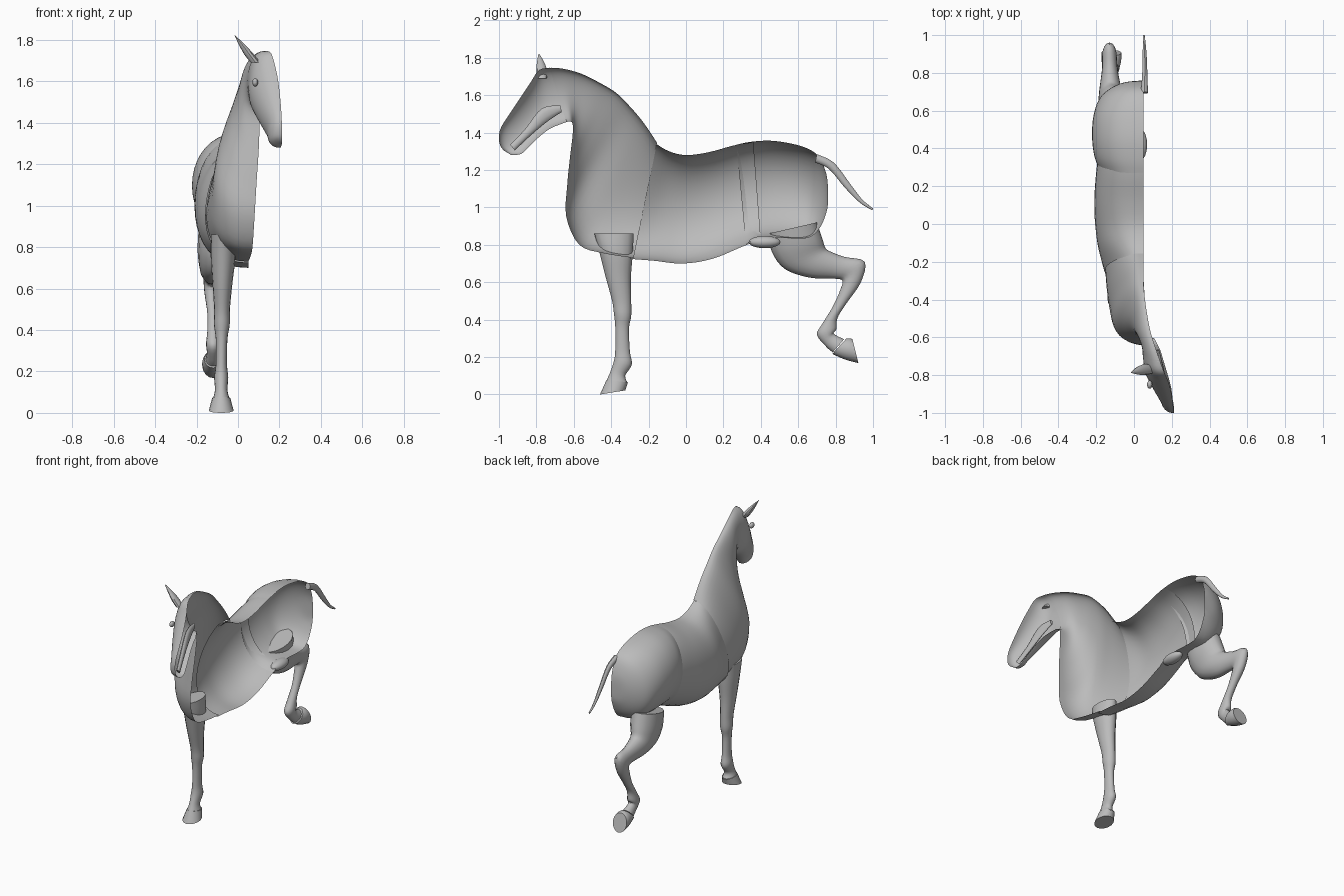
import bpy, bmesh, math
from mathutils import Vector

coat = bpy.data.materials.new("grey_coat")
coat.diffuse_color = (0.5, 0.5, 0.5, 1)


def spline(rows, steps):
    """Catmull-Rom through rows of numbers."""
    out = []
    n = len(rows)
    for i in range(n - 1):
        a, b, c, d = (rows[max(i - 1, 0)], rows[i], rows[i + 1], rows[min(i + 2, n - 1)])
        for s in range(steps):
            t = s / steps
            out.append([0.5 * (2 * q + (r - p) * t + (2 * p - 5 * q + 4 * r - u) * t * t
                               + (3 * q - p - 3 * r + u) * t ** 3)
                        for p, q, r, u in zip(a, b, c, d)])
    out.append(list(rows[-1]))
    return out


def skin(name, rings, closed=False, caps=False, angle=40):
    """Skin a sequence of equal point rings into a smooth surface."""
    bm = bmesh.new()
    vs = [[bm.verts.new(p) for p in r] for r in rings]
    m = len(rings[0])
    for a, b in zip(vs, vs[1:]):
        for j in range(m if closed else m - 1):
            k = (j + 1) % m
            bm.faces.new((a[j], a[k], b[k], b[j]))
    if caps:
        bm.faces.new(vs[0])
        bm.faces.new(vs[-1])
    bmesh.ops.recalc_face_normals(bm, faces=bm.faces)
    if not closed and sum(f.normal.x * f.calc_area() for f in bm.faces) > 0:
        bmesh.ops.reverse_faces(bm, faces=bm.faces)
    me = bpy.data.meshes.new(name)
    bm.to_mesh(me)
    bm.free()
    ob = bpy.data.objects.new(name, me)
    bpy.context.collection.objects.link(ob)
    me.materials.append(coat)
    bpy.ops.object.select_all(action='DESELECT')
    bpy.context.view_layer.objects.active = ob
    ob.select_set(True)
    bpy.ops.object.shade_smooth_by_angle(angle=math.radians(angle))
    return ob


def half_shell(name, rows, power=0.85, steps=4, m=20):
    """Open half body. Row: upper x,y,z, lower x,y,z, width, lower fullness."""
    rings = []
    for r in spline(rows, steps):
        up, lo, w, k = Vector(r[:3]), Vector(r[3:6]), max(r[6], 0), r[7]
        ring = []
        for j in range(m + 1):
            t = math.pi * j / m
            p = (up + lo) / 2 + (up - lo) / 2 * math.cos(t)
            p.x -= w * abs(math.sin(t)) ** power * (1 - k * math.cos(t))
            ring.append(p)
        rings.append(ring)
    return skin(name, rings)


def limb(name, rows, steps=4, m=16, angle=40):
    """Closed limb. Row: front y,z, back y,z, centre x, half width."""
    rings = []
    for r in spline(rows, steps):
        f, b = Vector((r[4], r[0], r[1])), Vector((r[4], r[2], r[3]))
        ring = []
        for j in range(m):
            t = 2 * math.pi * j / m
            p = (f + b) / 2 + (f - b) / 2 * math.cos(t)
            p.x += r[5] * math.sin(t)
            ring.append(p)
        rings.append(ring)
    return skin(name, rings, True, True, angle)


C = 0.05  # cut plane of the body

# Barrel and haunch
half_shell("barrel", [
    (C, -0.16, 1.34, C, -0.30, 0.725, 0.20, 0.25),
    (C, -0.09, 1.30, C, -0.17, 0.715, 0.235, 0.12),
    (C, 0.0, 1.28, C, -0.02, 0.70, 0.255, 0.05),
    (C, 0.12, 1.295, C, 0.14, 0.725, 0.26, 0),
    (C, 0.25, 1.33, C, 0.30, 0.79, 0.25, 0),
    (C, 0.36, 1.35, C, 0.40, 0.83, 0.235, 0)])
half_shell("haunch", [
    (C, 0.27, 1.335, C, 0.32, 0.80, 0.235, 0),
    (C, 0.34, 1.35, C, 0.38, 0.835, 0.26, 0),
    (C, 0.45, 1.357, C, 0.47, 0.84, 0.272, 0),
    (C, 0.57, 1.34, C, 0.57, 0.835, 0.265, 0),
    (C, 0.66, 1.31, C, 0.66, 0.84, 0.235, 0.05),
    (C, 0.715, 1.265, C, 0.715, 0.89, 0.18, 0.05),
    (C, 0.75, 1.18, C, 0.75, 0.97, 0.10, 0),
    (C, 0.76, 1.10, C, 0.76, 1.03, 0.0, 0)], 0.8)

# Shoulder, chest and neck
half_shell("neck_and_chest", [
    (C, -0.155, 1.345, C, -0.28, 0.73, 0.195, 0.28),
    (C, -0.19, 1.40, 0.06, -0.44, 0.755, 0.19, 0.32),
    (C, -0.24, 1.47, 0.07, -0.57, 0.80, 0.18, 0.35),
    (C, -0.30, 1.54, 0.08, -0.64, 0.95, 0.165, 0.38),
    (0.055, -0.37, 1.61, 0.09, -0.635, 1.12, 0.125, 0.38),
    (0.065, -0.45, 1.66, 0.10, -0.62, 1.27, 0.095, 0.25),
    (0.085, -0.56, 1.715, 0.105, -0.605, 1.40, 0.08, 0.1),
    (0.115, -0.66, 1.742, 0.11, -0.61, 1.455, 0.075, 0),
    (0.14, -0.73, 1.747, 0.125, -0.64, 1.46, 0.085, 0)], 0.9)

# Head
half_shell("head", [
    (0.135, -0.72, 1.747, 0.12, -0.63, 1.46, 0.083, 0),
    (0.16, -0.785, 1.735, 0.14, -0.67, 1.445, 0.10, 0),
    (0.18, -0.83, 1.67, 0.155, -0.72, 1.425, 0.112, 0),
    (0.195, -0.88, 1.595, 0.17, -0.77, 1.39, 0.105, 0),
    (0.205, -0.94, 1.505, 0.185, -0.82, 1.345, 0.085, 0),
    (0.21, -0.985, 1.435, 0.195, -0.86, 1.305, 0.065, 0),
    (0.212, -1.0, 1.385, 0.20, -0.885, 1.285, 0.06, 0),
    (0.213, -0.995, 1.335, 0.205, -0.93, 1.28, 0.045, 0),
    (0.213, -0.975, 1.305, 0.21, -0.95, 1.29, 0.0, 0)], 0.8)

# Mouth lining inside the open cheek
limb("mouth_lining", [
    (-0.94, 1.335, -0.915, 1.305, 0.185, 0.012),
    (-0.86, 1.42, -0.83, 1.385, 0.16, 0.015),
    (-0.77, 1.53, -0.74, 1.46, 0.14, 0.015),
    (-0.67, 1.545, -0.665, 1.51, 0.125, 0.01)], m=10)

# Ear
limb("ear", [
    (-0.795, 1.69, -0.745, 1.69, 0.085, 0.025),
    (-0.80, 1.73, -0.742, 1.725, 0.055, 0.024),
    (-0.797, 1.775, -0.755, 1.77, 0.022, 0.016),
    (-0.789, 1.82, -0.783, 1.82, -0.014, 0.002)], m=10)

# Eye and sheath
for name, loc, size in (("eye", (0.083, -0.85, 1.595), (0.014, 0.022, 0.02)),
                        ("sheath", (0.03, 0.42, 0.815), (0.04, 0.085, 0.033))):
    bpy.ops.mesh.primitive_uv_sphere_add(segments=16, ring_count=10, location=loc)
    ob = bpy.context.object
    ob.name = name
    ob.scale = size
    ob.data.materials.append(coat)
    bpy.ops.object.shade_smooth()

# Front leg and hoof
limb("front_leg", [
    (-0.49, 0.86, -0.28, 0.86, -0.075, 0.055),
    (-0.465, 0.77, -0.285, 0.75, -0.072, 0.06),
    (-0.43, 0.63, -0.295, 0.62, -0.075, 0.048),
    (-0.395, 0.50, -0.293, 0.50, -0.077, 0.038),
    (-0.385, 0.43, -0.293, 0.42, -0.078, 0.038),
    (-0.378, 0.36, -0.305, 0.35, -0.079, 0.028),
    (-0.378, 0.24, -0.30, 0.23, -0.08, 0.027),
    (-0.385, 0.18, -0.29, 0.16, -0.081, 0.034),
    (-0.405, 0.12, -0.325, 0.10, -0.081, 0.03),
    (-0.425, 0.075, -0.31, 0.06, -0.081, 0.041)])
limb("front_hoof", [
    (-0.425, 0.078, -0.31, 0.065, -0.081, 0.044),
    (-0.46, 0.0, -0.325, 0.022, -0.081, 0.06)])

# Hind leg and hoof
limb("hind_leg", [
    (0.44, 0.86, 0.70, 0.92, -0.10, 0.09),
    (0.46, 0.76, 0.73, 0.83, -0.11, 0.085),
    (0.53, 0.67, 0.745, 0.785, -0.12, 0.07),
    (0.66, 0.625, 0.77, 0.765, -0.125, 0.058),
    (0.78, 0.62, 0.85, 0.735, -0.128, 0.042),
    (0.835, 0.61, 0.955, 0.71, -0.13, 0.038),
    (0.825, 0.56, 0.935, 0.60, -0.128, 0.034),
    (0.785, 0.47, 0.86, 0.49, -0.122, 0.026),
    (0.73, 0.38, 0.81, 0.41, -0.12, 0.028),
    (0.70, 0.32, 0.805, 0.35, -0.12, 0.034),
    (0.75, 0.255, 0.79, 0.325, -0.12, 0.03),
    (0.785, 0.225, 0.845, 0.295, -0.12, 0.036)])
limb("hind_hoof", [
    (0.782, 0.217, 0.858, 0.30, -0.12, 0.042),
    (0.85, 0.187, 0.878, 0.30, -0.12, 0.052),
    (0.922, 0.168, 0.89, 0.295, -0.12, 0.053)])

# Tail
limb("tail", [
    (0.69, 1.24, 0.70, 1.285, 0.055, 0.02),
    (0.765, 1.205, 0.79, 1.24, 0.057, 0.015),
    (0.85, 1.105, 0.875, 1.13, 0.057, 0.012),
    (0.93, 1.025, 0.94, 1.045, 0.055, 0.009),
    (0.997, 0.985, 1.0, 0.995, 0.052, 0.005)], m=10)
